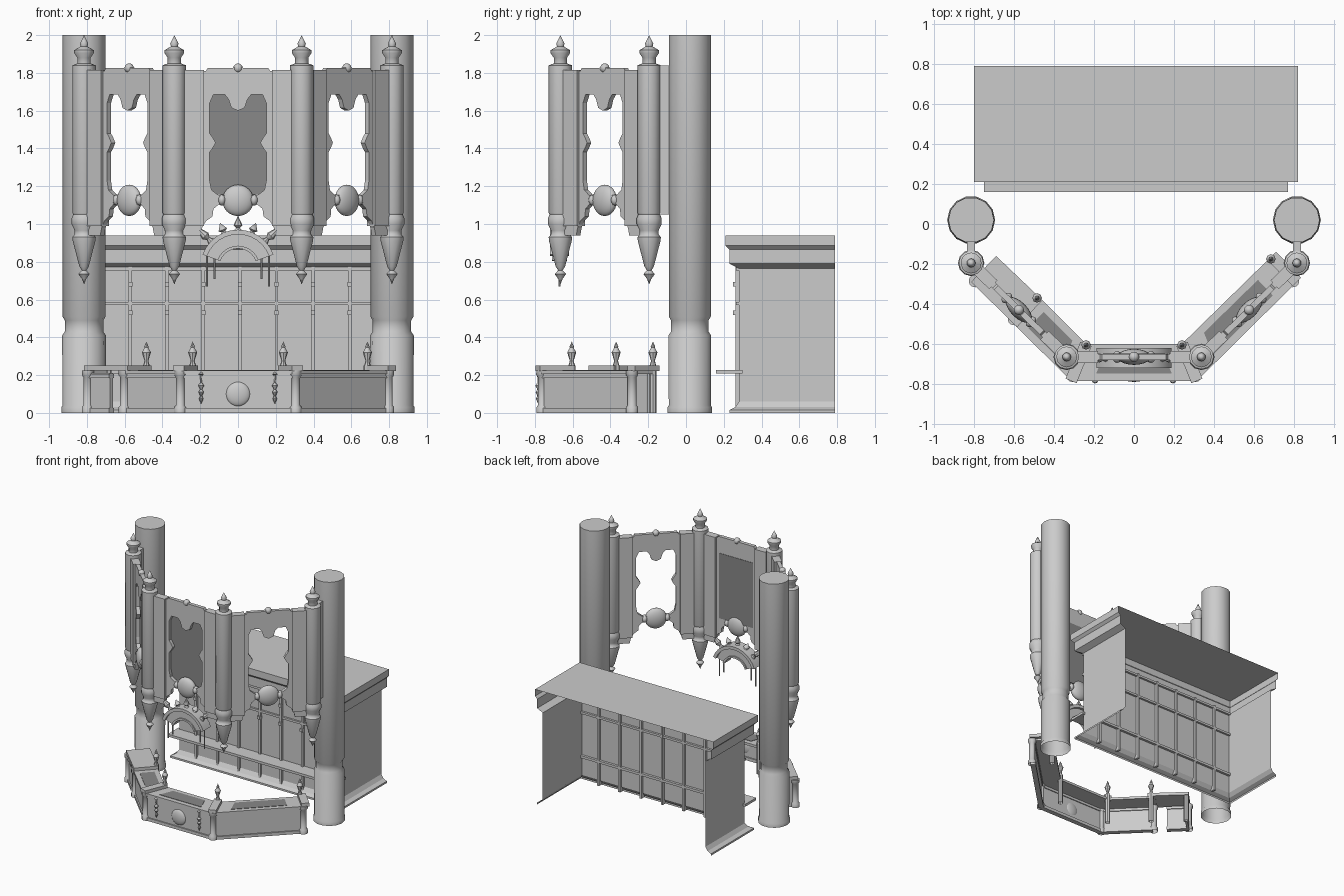
import bpy, bmesh
from math import sin, cos, pi, radians, atan2
from mathutils import Vector, Matrix

if "Cube" in bpy.data.objects:
    bpy.data.objects.remove(bpy.data.objects["Cube"])

DARK = bpy.data.materials.new("dark_inset")
DARK.diffuse_color = (0.25, 0.25, 0.25, 1)
DARK.use_nodes = True
DARK.node_tree.nodes["Principled BSDF"].inputs["Base Color"].default_value = DARK.diffuse_color

def finish(name, bm, smooth=False, mat=None, xf=None):
    bmesh.ops.recalc_face_normals(bm, faces=bm.faces)
    me = bpy.data.meshes.new(name)
    bm.to_mesh(me)
    bm.free()
    ob = bpy.data.objects.new(name, me)
    bpy.context.collection.objects.link(ob)
    if mat:
        me.materials.append(mat)
    if xf:
        ob.matrix_world = xf
    if smooth:
        bpy.ops.object.select_all(action='DESELECT')
        ob.select_set(True)
        bpy.context.view_layer.objects.active = ob
        bpy.ops.object.shade_smooth_by_angle(angle=radians(40))
    return ob

def solid(name, pts, off, mat=None, xf=None):
    """Extrude a flat 3D outline by the vector off."""
    bm = bmesh.new()
    f = bm.faces.new([bm.verts.new(p) for p in pts])
    r = bmesh.ops.extrude_face_region(bm, geom=[f], use_keep_orig=True)
    bmesh.ops.translate(bm, vec=off, verts=[g for g in r['geom'] if isinstance(g, bmesh.types.BMVert)])
    return finish(name, bm, mat=mat, xf=xf)

def prism(name, pts, z0, z1, mat=None, xf=None):
    return solid(name, [(x, y, z0) for x, y in pts], (0, 0, z1 - z0), mat, xf)

def box(name, x0, x1, y0, y1, z0, z1, mat=None, xf=None):
    return prism(name, [(x0, y0), (x1, y0), (x1, y1), (x0, y1)], z0, z1, mat, xf)

def bar(name, p, q, w, z0, z1):
    """Upright board of width w between two plan points."""
    p, q = Vector(p), Vector(q)
    d = (q - p).normalized() * w / 2
    n = Vector((-d.y, d.x))
    return prism(name, [p - n, q - n, q + n, p + n], z0, z1)

def lathe(name, prof, loc, n=12, xf=None):
    bm = bmesh.new()
    rings = []
    for r, z in prof:
        if r == 0:
            rings.append([bm.verts.new((0, 0, z))])
        else:
            rings.append([bm.verts.new((r * cos(2 * pi * i / n), r * sin(2 * pi * i / n), z)) for i in range(n)])
    for a, b in zip(rings, rings[1:]):
        for i in range(n):
            j = (i + 1) % n
            loop = [a[i % len(a)], a[j % len(a)], b[j % len(b)], b[i % len(b)]]
            bm.faces.new(list(dict.fromkeys(loop)))
    return finish(name, bm, True, xf=xf or Matrix.Translation(loc))

def ball(name, loc, scale, xf=Matrix()):
    bm = bmesh.new()
    bmesh.ops.create_uvsphere(bm, u_segments=20, v_segments=12, radius=1)
    m = Matrix.Translation(loc) @ Matrix.Diagonal((*scale, 1))
    return finish(name, bm, True, xf=xf @ m)

# Profiles
COLUMN = [(.12, 0), (.12, .03), (.114, .04), (.116, .41), (.102, .43), (.102, .49), (.114, .51), (.114, 2), (0, 2)]
PENDANT = [(0, .68), (.012, .71), (.03, .735), (.012, .755), (.025, .775), (.06, .91), (.062, .93), (.05, .945),
           (.05, .965), (.066, 1), (.066, 1.03), (.058, 1.05), (.062, 1.06), (.062, 1.84), (.035, 1.85),
           (.035, 1.88), (.052, 1.905), (.052, 1.92), (.018, 1.94), (.022, 1.955), (0, 2)]
FINIAL = [(0, .25), (.018, .25), (.01, .275), (.024, .32), (.01, .345), (.012, .35), (0, .378)]
POST = [(.032, 0), (.032, .03), (.024, .04), (.024, .19), (.032, .2), (.032, .225), (0, .225)]
DROP = [(0, .045), (.012, .075), (.005, .09), (.014, .11), (.005, .125), (.016, .145), (.004, .16), (.006, .2), (.014, .205), (0, .22)]

# Columns, hanging pendants and their connectors
for s in (-1, 1):
    lathe("column", COLUMN, (s * .815, .02, 0), 14)
    lathe("outer_pendant", PENDANT, (s * .815, -.195, 0))
    lathe("inner_pendant", PENDANT, (s * .337, -.665, 0))
    box("column_connector", s * .815 - .02, s * .815 + .02, -.17, -.07, 1.05, 1.84)

# Carved screen panels: half outline (u, z), mirrored
HALF = [(0, 1.84), (0, 1.6), (.035, 1.615), (.05, 1.66), (.07, 1.685), (.13, 1.685), (.15, 1.64), (.15, 1.48),
        (.135, 1.46), (.118, 1.43), (.135, 1.4), (.15, 1.38), (.15, 1.23), (.14, 1.18), (.1, 1.15), (.06, 1.155),
        (.06, 1.1), (.1, 1.105), (.13, 1.08), (.135, 1.04), (.17, 1.015), (.19, .98), (.2, .94), (.29, .94),
        (.29, 1.81), (.17, 1.81), (.16, 1.825), (.03, 1.825)]
ang = atan2(.47, .478)
for x, y, a in ((-.576, -.43, -ang), (0, -.665, 0), (.576, -.43, ang)):
    xf = Matrix.Translation((x, y, 0)) @ Matrix.Rotation(a, 4, 'Z')
    for s in (-1, 1):
        solid("screen_board", [(s * u, -.015, z) for u, z in HALF], (0, .03, 0), xf=xf)
        box("screen_stile", s * .235 - .055, s * .235 + .055, -.03, .03, .99, 1.815, xf=xf)
        ball("ball_ear", (s * .085, 0, 1.127), (.022, .03, .03), xf)
    ball("screen_ball", (0, 0, 1.125), (.083, .04, .083), xf)
    ball("screen_crest", (0, 0, 1.825), (.025, .025, .025), xf)
    if a == 0:
        box("window_pane", -.155, .155, .012, .018, 1.155, 1.69, DARK, xf)

# Hanging arch with spikes and rods
def arc(r, k=12):
    return [(r * cos(radians(20 + 140 * i / k)), r * sin(radians(20 + 140 * i / k)) + .77) for i in range(k + 1)]
for name, r0, r1, h in (("arch", .105, .19, .03), ("arch_rim", .175, .2, .05), ("arch_inner_rim", .1, .115, .04)):
    bm = bmesh.new()
    grid = [[bm.verts.new((x, -.67 + y, z)) for x, z in arc(r)] for r, y in ((r0, -h), (r1, -h), (r1, h), (r0, h))]
    for a, b in zip(grid, grid[1:] + grid[:1]):
        for i in range(12):
            bm.faces.new((a[i], a[i + 1], b[i + 1], b[i]))
    for e in (0, 12):
        bm.faces.new([g[e] for g in grid])
    finish(name, bm, True)
SPIKE = [(0, 0), (.022, .005), (.01, .03), (.024, .05), (0, .13)]
for d, k in ((-46, 1), (-22, .5), (0, .65), (22, .5), (46, 1)):
    m = Matrix.Translation((0, -.67, .77)) @ Matrix.Rotation(radians(d), 4, 'Y') @ Matrix.Translation((0, 0, .19))
    lathe("arch_spike", [(r, z * k) for r, z in SPIKE], None, 8, m)
for x, z in ((.165, .67), (.125, .71)):
    for s in (-1, 1):
        lathe("hanging_rod", [(0, z), (.005, z), (.005, .85), (0, .85)], (s * x, -.67, 0), 6)

# Front bar counter: corners in plan
A, B, C, D = (.315, -.785), (.815, -.29), (.69, -.16), (.24, -.6)
M, N = (-.607, -.495), (-.48, -.36)
neg = lambda p: (-p[0], p[1])
caps = (("centre", [neg(A), A, D, neg(D)]), ("right", [A, B, C, D]), ("left", [neg(A), M, N, neg(D)]))
for name, pts in caps:
    prism(name + "_counter_top", pts, .205, .225)
    c = sum((Vector(p) for p in pts), Vector((0, 0))) / 4
    prism(name + "_counter_inset", [c + (Vector(p) - c) * .6 for p in pts], .224, .228, DARK)
prism("lift_flap", [M, neg(B), neg(C), N], .225, .25)
walls = (("centre", (-.305, -.76), (.305, -.76)), ("right", (.305, -.76), (.79, -.28)),
         ("left", (-.305, -.76), (-.59, -.475)), ("left_end", (-.67, -.4), (-.79, -.28)))
for name, p, q in walls:
    bar(name + "_counter_front", p, q, .02, 0, .21)
    bar(name + "_counter_base", p, q, .04, 0, .025)
    bar(name + "_counter_moulding", p, q, .035, .185, .207)
for x, y in ((-.305, -.76), (.305, -.76), (.795, -.285), (-.795, -.285), (-.6, -.475)):
    lathe("counter_post", POST, (x, y, 0))
for p, q in ((A, D), (neg(A), neg(D)), (B, C), (M, N)):
    bar("post_cap", p, q, .06, .222, .25)
for x, y in ((-.24, -.605), (.24, -.605), (.685, -.175), (-.485, -.37)):
    lathe("finial", FINIAL, (x, y, 0), 8)
    lathe("inner_leg", [(.02, 0), (.02, .25)], (x, y, 0), 8)
lathe("flap_leg", [(.02, 0), (.02, .23)], (-.69, -.19, 0), 8)
bar("flap_end_panel", (-.79, -.285), (-.69, -.19), .02, 0, .225)
for s in (-1, 1):
    lathe("front_drop", DROP, (s * .195, -.782, 0), 8)
ball("front_medallion", (0, -.765, .1), (.065, .025, .065))

# Back cabinet shell, open at the back and underneath
bm = bmesh.new()
rows = []
for o, z in ((.05, 0), (.05, .015), (.02, .03), (0, .06), (0, .765), (.05, .79), (.05, .865), (.07, .885), (.07, .94)):
    rows.append([bm.verts.new(p) for p in ((-.73 - o, .79, z), (-.73 - o, .28 - o, z), (.75 + o, .28 - o, z), (.75 + o, .79, z))])
for a, b in zip(rows, rows[1:]):
    for i in range(3):
        bm.faces.new((a[i], a[i + 1], b[i + 1], b[i]))
bm.faces.new(rows[-1])
finish("cabinet_shell", bm)
box("cabinet_ledge", -.75, .77, .16, .3, .208, .228)
# Cabinet grid of rails and mullions
for z in (.57, .755):
    box("cabinet_rail", -.73, .75, .265, .297, z, z + .018)
for i in range(7):
    x = -.57 + i * .1935
    box("cabinet_mullion", x - .009, x + .009, .262, .3, .02, .78)
    for z in (.53, .68):
        box("mullion_block", x - .011, x + .011, .25, .28, z - .012, z + .012)
